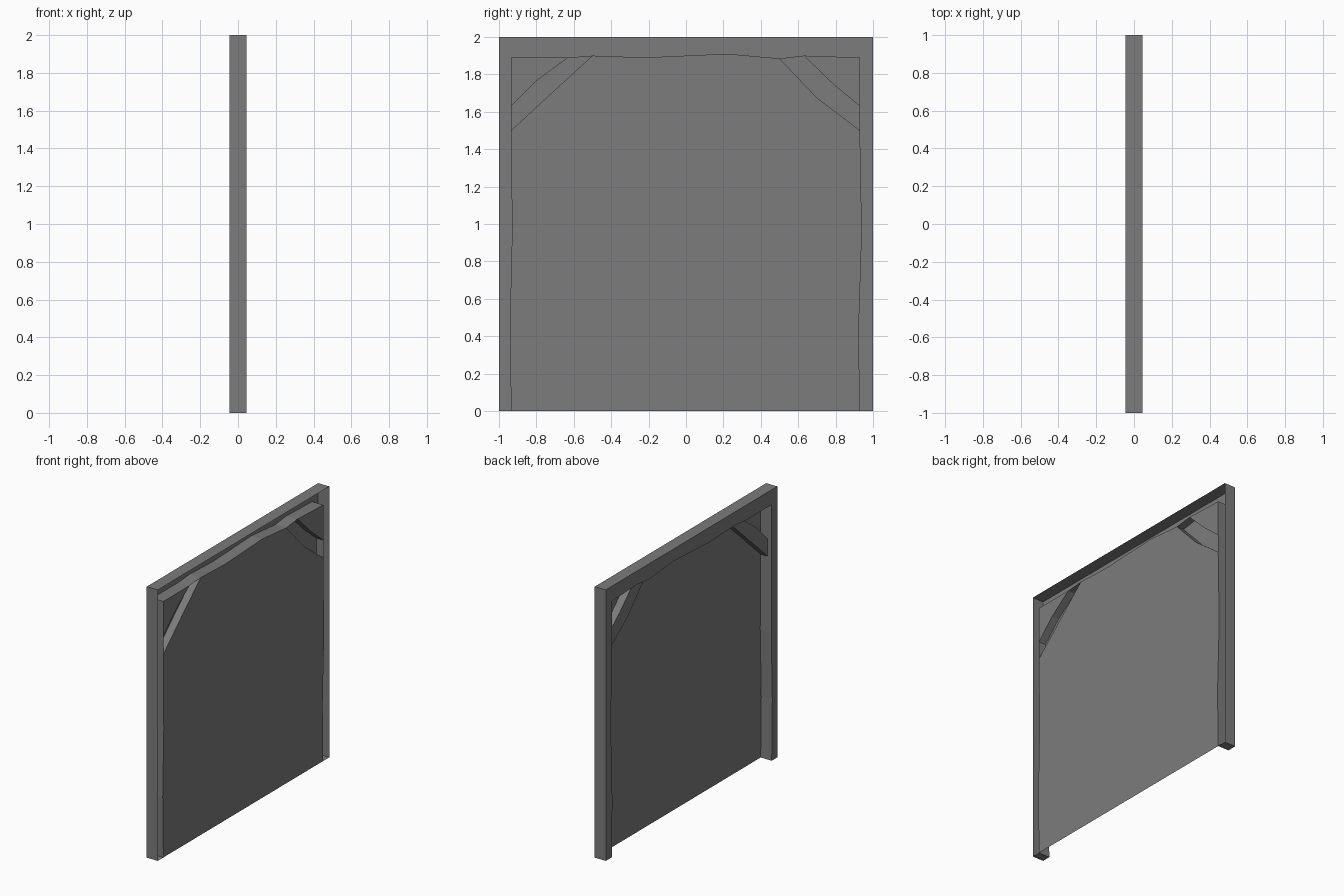
import bpy
import bmesh

cube = bpy.data.objects.get("Cube")
if cube:
    bpy.data.objects.remove(cube, do_unlink=True)

grey = bpy.data.materials.new("plain grey")
grey.use_nodes = True
COLOUR = (0.2, 0.2, 0.2, 1)
grey.diffuse_color = COLOUR
grey.node_tree.nodes["Principled BSDF"].inputs["Base Color"].default_value = COLOUR

HALF = 0.045          # half of the frame depth
BRACE_FACE = -0.012   # the braces are shallower than the posts


def finish(name, bm):
    mesh = bpy.data.meshes.new(name)
    bm.to_mesh(mesh)
    bm.free()
    mesh.materials.append(grey)
    obj = bpy.data.objects.new(name, mesh)
    bpy.context.collection.objects.link(obj)


def shell(name, outline, face_x, open_edges=()):
    """Face at face_x with side walls running to the open +x side."""
    bm = bmesh.new()
    near = [bm.verts.new((face_x, y, z)) for y, z in outline]
    far = [bm.verts.new((HALF, y, z)) for y, z in outline]
    face = bm.faces.new(near)
    for i in range(len(outline)):
        if i not in open_edges:
            j = (i + 1) % len(outline)
            bm.faces.new((near[i], near[j], far[j], far[i]))
    bmesh.ops.recalc_face_normals(bm, faces=bm.faces)
    face.normal_update()
    if face.normal.x > 0:
        bmesh.ops.reverse_faces(bm, faces=bm.faces)
    finish(name, bm)


def sheet(name, outline):
    """Flat sheet closing an opening on the +x side."""
    bm = bmesh.new()
    face = bm.faces.new([bm.verts.new((HALF, y, z)) for y, z in outline])
    face.normal_update()
    if face.normal.x < 0:
        face.normal_flip()
    finish(name, bm)


# Slightly uneven inner edges, in (y, z)
left_post = [(-0.935, 0), (-0.942, 0.45), (-0.93, 0.95)]
right_post = [(0.94, 0.95), (0.923, 0.42), (0.93, 0)]
lintel = [(-0.5, 1.9), (-0.22, 1.89), (0, 1.9), (0.22, 1.91), (0.5, 1.885)]
left_corner, right_corner = (-0.935, 1.89), (0.93, 1.89)
left_inner = [(-0.935, 1.5), (-0.73, 1.69), (-0.5, 1.9)]
left_outer = [(-0.935, 1.63), (-0.8, 1.765), (-0.63, 1.89)]
right_inner = [(0.5, 1.885), (0.7, 1.675), (0.93, 1.5)]
right_outer = [(0.63, 1.9), (0.79, 1.745), (0.93, 1.63)]

# Posts and lintel as one hollow-backed frame
opening = (left_post + [left_inner[0], left_corner, left_outer[2]] + lintel
           + [right_outer[0], right_corner, right_inner[2]] + right_post)
shell("frame", opening + [(1, 0), (1, 2), (-1, 2), (-1, 0)], -HALF)

# Corner braces, open where they meet the frame
for side, inner, outer in (("left", left_inner, left_outer),
                           ("right", right_inner, right_outer)):
    shell(side + "_brace", inner + outer[::-1], BRACE_FACE, open_edges=(2, 5))

# Sheets filling the main opening and the two corner triangles
sheet("main_panel", left_post + left_inner + lintel[1:-1] + right_inner + right_post)
sheet("left_corner_panel", left_outer + [left_corner])
sheet("right_corner_panel", right_outer + [right_corner])
